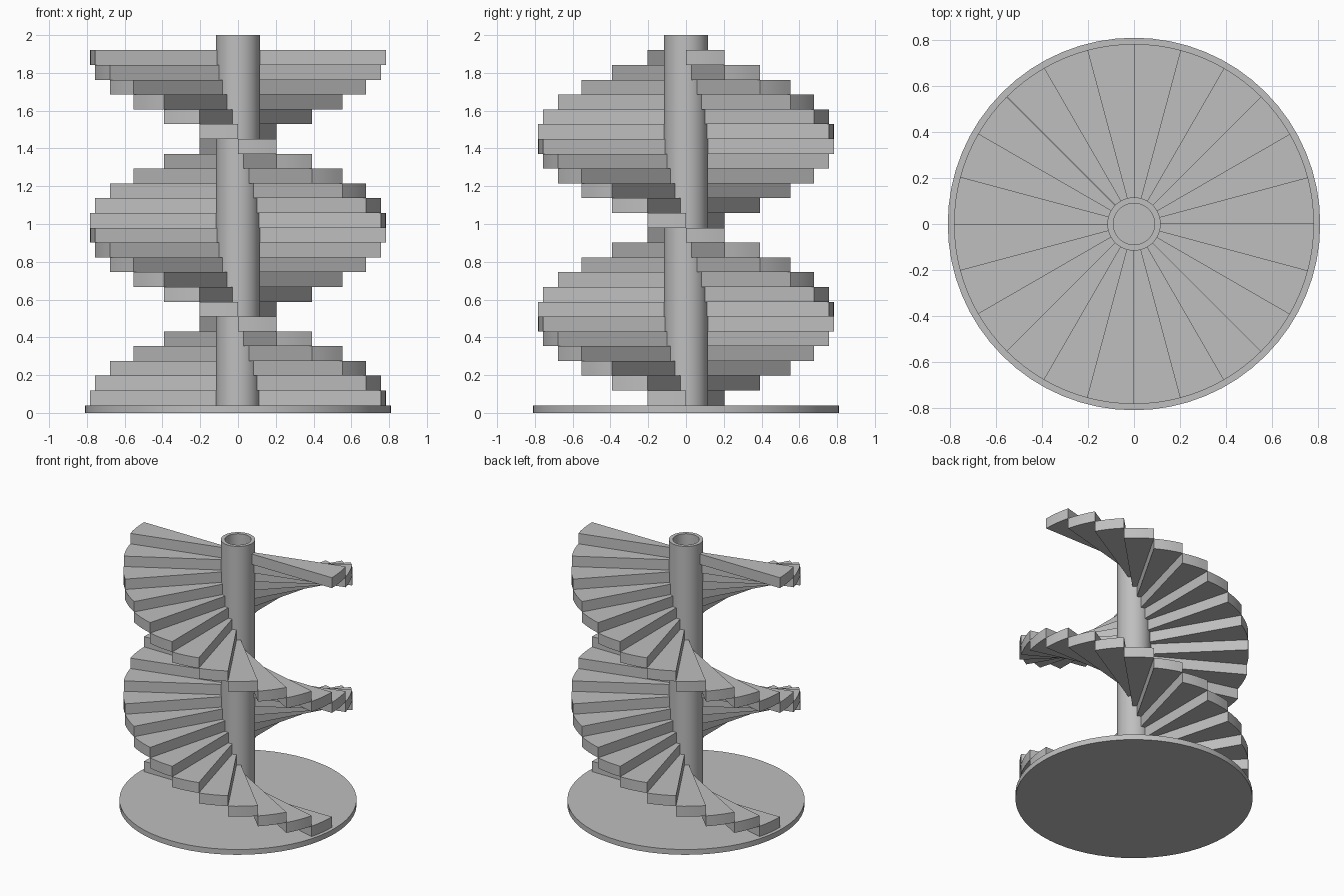
import bpy
import bmesh
from math import radians
from mathutils import Matrix

cube = bpy.data.objects.get("Cube")
if cube:
    bpy.data.objects.remove(cube, do_unlink=True)

# Dimensions
BASE_R, BASE_H = 0.81, 0.04
PILLAR_R, BORE_R, TOP = 0.116, 0.09, 2.0
TREAD_R, LEVELS, TURN = 0.783, 24, 15
RISE = (1.92 - BASE_H) / LEVELS

grey = bpy.data.materials.new("plain_grey")
grey.use_nodes = True
grey.diffuse_color = (0.52, 0.52, 0.52, 1)
grey.node_tree.nodes["Principled BSDF"].inputs["Base Color"].default_value = grey.diffuse_color


def turned(name, profile, angle, steps, closed=True):
    """Sweep an (r, z) profile about the z axis; partial sweeps get end caps."""
    bm = bmesh.new()
    verts = [bm.verts.new((r, 0, z)) for r, z in profile]
    edges = [bm.edges.new(pair) for pair in zip(verts, verts[1:])]
    if closed:
        edges.append(bm.edges.new((verts[-1], verts[0])))
    bmesh.ops.spin(bm, geom=verts + edges, cent=(0, 0, 0), axis=(0, 0, 1),
                   angle=radians(angle), steps=steps)
    bmesh.ops.remove_doubles(bm, verts=bm.verts[:], dist=0.0001)
    rim = [e for e in bm.edges if e.is_boundary]
    if rim:
        bmesh.ops.holes_fill(bm, edges=rim, sides=0)
    bmesh.ops.recalc_face_normals(bm, faces=bm.faces[:])
    mesh = bpy.data.meshes.new(name)
    bm.to_mesh(mesh)
    bm.free()
    mesh.materials.append(grey)
    obj = bpy.data.objects.new(name, mesh)
    bpy.context.collection.objects.link(obj)
    bpy.ops.object.select_all(action='DESELECT')
    obj.select_set(True)
    bpy.context.view_layer.objects.active = obj
    bpy.ops.object.shade_smooth_by_angle(angle=radians(30))
    return obj


def box_profile(r0, r1, z0, z1):
    return [(r0, z0), (r1, z0), (r1, z1), (r0, z1)]


# Round floor plate and hollow central pillar
turned("base_plate", box_profile(0, BASE_R, 0, BASE_H), 360, 64, closed=False)
turned("central_pillar", box_profile(BORE_R, PILLAR_R, BASE_H, TOP), 360, 64)

# Two opposite flights of wedge treads, climbing clockwise
first = turned("tread", box_profile(0.1, TREAD_R, 0, RISE), TURN, 4)
for flight, start in (("right_flight", 0), ("left_flight", 180)):
    for level in range(LEVELS):
        tread = first.copy()
        tread.name = f"{flight}_tread_{level + 1}"
        tread.matrix_world = (Matrix.Translation((0, 0, BASE_H + level * RISE))
                              @ Matrix.Rotation(radians(start - TURN * (level + 1)), 4, 'Z'))
        bpy.context.collection.objects.link(tread)
bpy.data.objects.remove(first, do_unlink=True)
